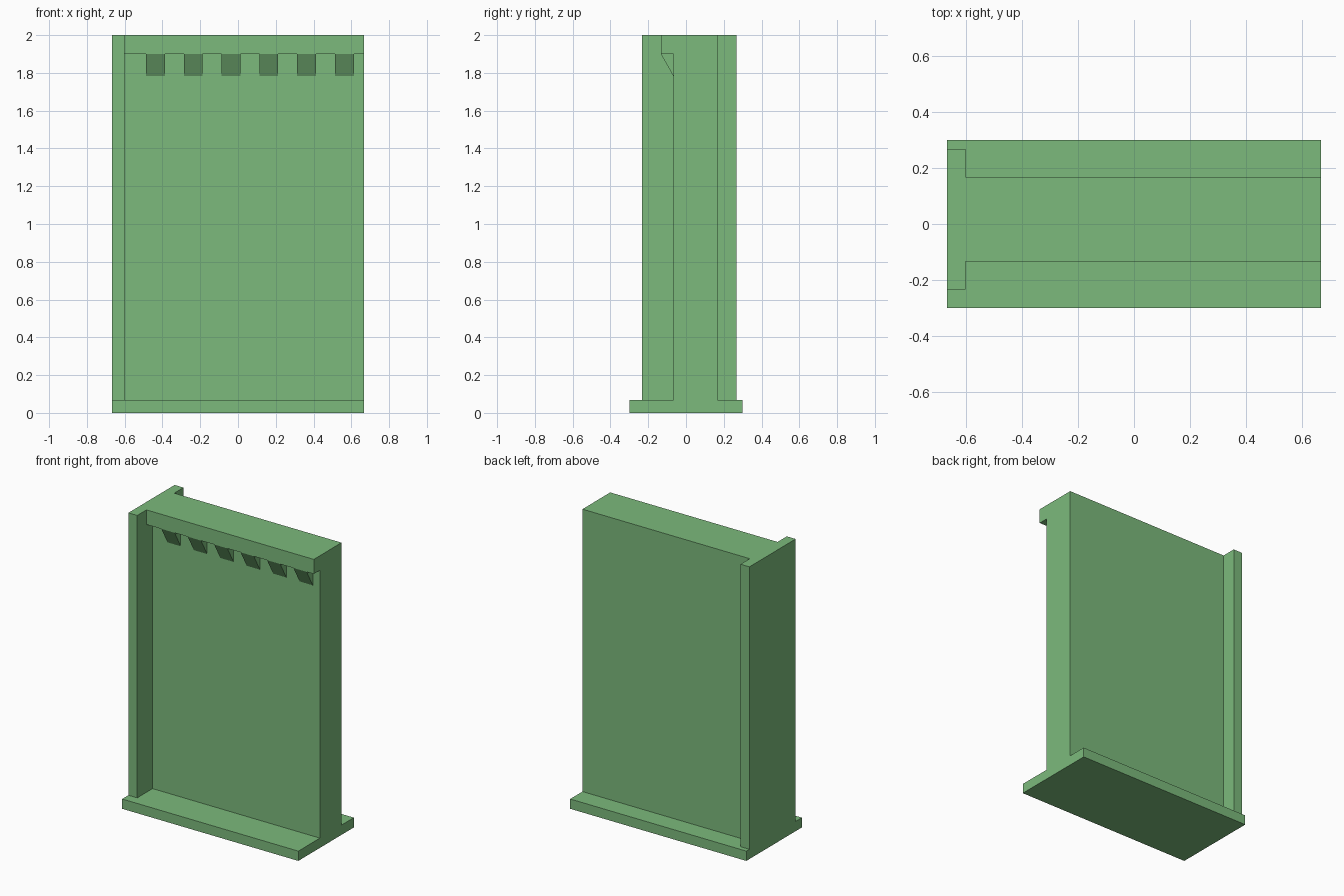
import bpy
import bmesh

cube = bpy.data.objects.get("Cube")
if cube:
    bpy.data.objects.remove(cube, do_unlink=True)

# Single flat colour
GREEN = (0.2, 0.49, 0.2, 1.0)
green = bpy.data.materials.new("soft_green")
green.use_nodes = True
green.diffuse_color = GREEN
green.node_tree.nodes["Principled BSDF"].inputs["Base Color"].default_value = GREEN


def prism(name, profile, x0, x1):
    """Extrude a (y, z) profile along x from x0 to x1."""
    bm = bmesh.new()
    face = bm.faces.new([bm.verts.new((x0, y, z)) for y, z in profile])
    grown = bmesh.ops.extrude_face_region(bm, geom=[face])["geom"]
    verts = [v for v in grown if isinstance(v, bmesh.types.BMVert)]
    bmesh.ops.translate(bm, vec=(x1 - x0, 0, 0), verts=verts)
    bmesh.ops.recalc_face_normals(bm, faces=bm.faces)
    mesh = bpy.data.meshes.new(name)
    bm.to_mesh(mesh)
    bm.free()
    mesh.materials.append(green)
    obj = bpy.data.objects.new(name, mesh)
    bpy.context.collection.objects.link(obj)
    return obj


HALF = 0.667        # half the wall length
PILLAR_X = -0.6     # inner side of the pillar
BASE_TOP = 0.067
LEDGE_Z = 1.9       # underside of the overhang
FRONT, BACK, LEDGE_Y = -0.067, 0.167, -0.133

# Plinth
prism("base", [(-0.3, 0), (0.3, 0), (0.3, BASE_TOP), (-0.3, BASE_TOP)], -HALF, HALF)

# Pillar at the right end
prism("pillar", [(-0.233, BASE_TOP), (0.267, BASE_TOP), (0.267, 2), (-0.233, 2)],
      -HALF, PILLAR_X)

# Wall with its overhanging top in one profile
prism("wall", [(FRONT, BASE_TOP), (BACK, BASE_TOP), (BACK, 2), (LEDGE_Y, 2),
               (LEDGE_Y, LEDGE_Z), (FRONT, LEDGE_Z)], PILLAR_X, HALF)

# Wedge brackets under the overhang
for i in range(6):
    x = -0.487 + 0.2 * i
    prism(f"bracket_{i + 1}", [(LEDGE_Y, LEDGE_Z), (FRONT, LEDGE_Z), (FRONT, 1.783)],
          x, x + 0.1)
